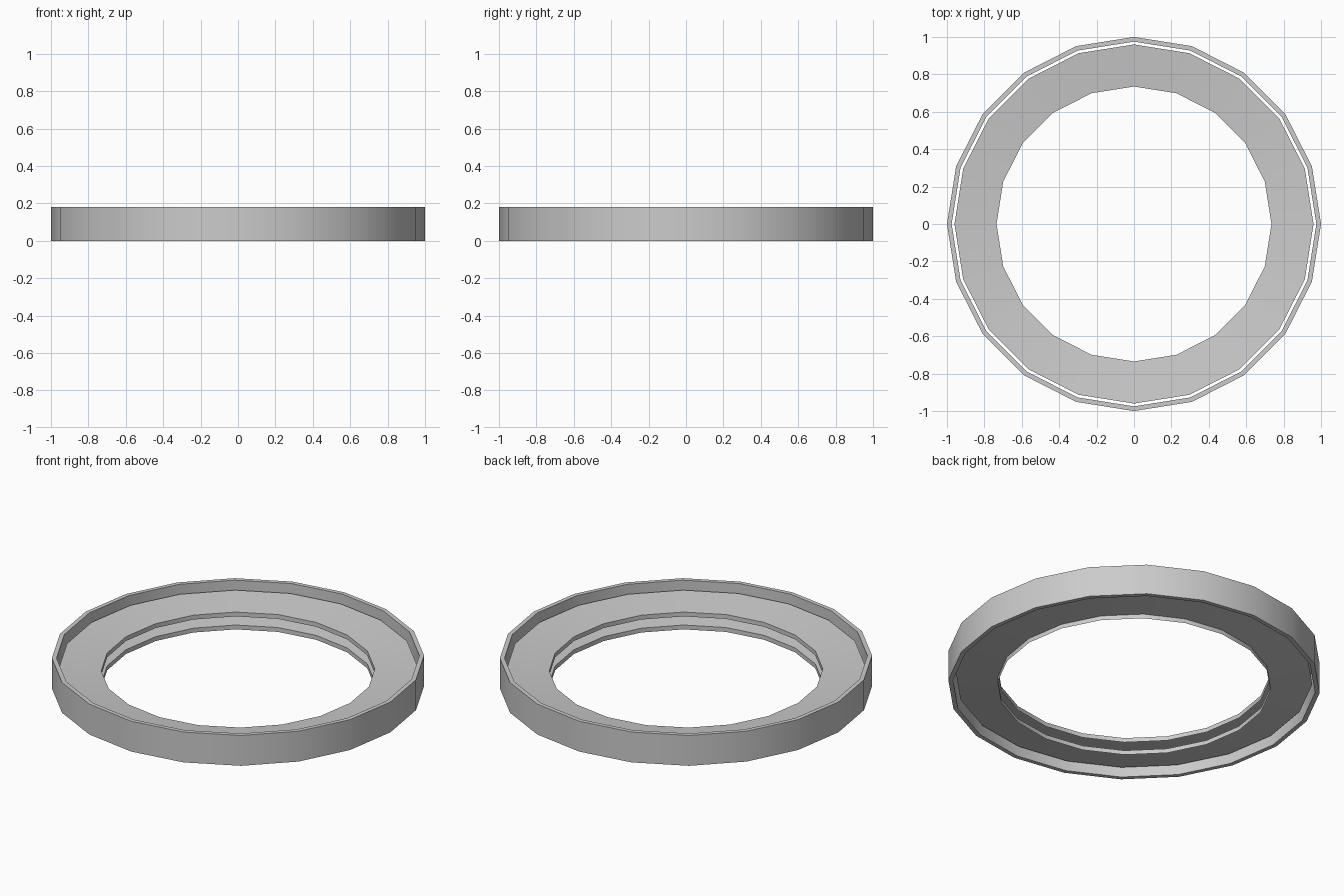
import bpy, math

if "Cube" in bpy.data.objects:
    bpy.data.objects.remove(bpy.data.objects["Cube"])

SIDES = 20


def revolve(name, profile, closed=False):
    """Spin an (r, z) profile around z into a low-poly ring."""
    n = len(profile)
    verts = []
    for i in range(SIDES):
        a = 2 * math.pi * i / SIDES
        verts += [(r * math.cos(a), r * math.sin(a), z) for r, z in profile]
    faces = []
    for i in range(SIDES):
        k = (i + 1) % SIDES
        for j in range(n if closed else n - 1):
            m = (j + 1) % n
            faces.append((i * n + j, k * n + j, k * n + m, i * n + m))
    mesh = bpy.data.meshes.new(name)
    mesh.from_pydata(verts, [], faces)
    obj = bpy.data.objects.new(name, mesh)
    bpy.context.collection.objects.link(obj)
    bpy.ops.object.select_all(action='DESELECT')
    obj.select_set(True)
    bpy.context.view_layer.objects.active = obj
    bpy.ops.object.shade_smooth_by_angle(angle=math.radians(30))
    return obj


# Outer band
revolve("outer_band", [(1.0, 0), (1.0, 0.18), (0.975, 0.18), (0.975, 0)], closed=True)

# Two dished thin plates, each with a short lip turned down at the hole
for name, z in (("lower_plate", 0.0), ("upper_plate", 0.077)):
    revolve(name, [(0.96, z + 0.051), (0.735, z + 0.026), (0.735, z)])
